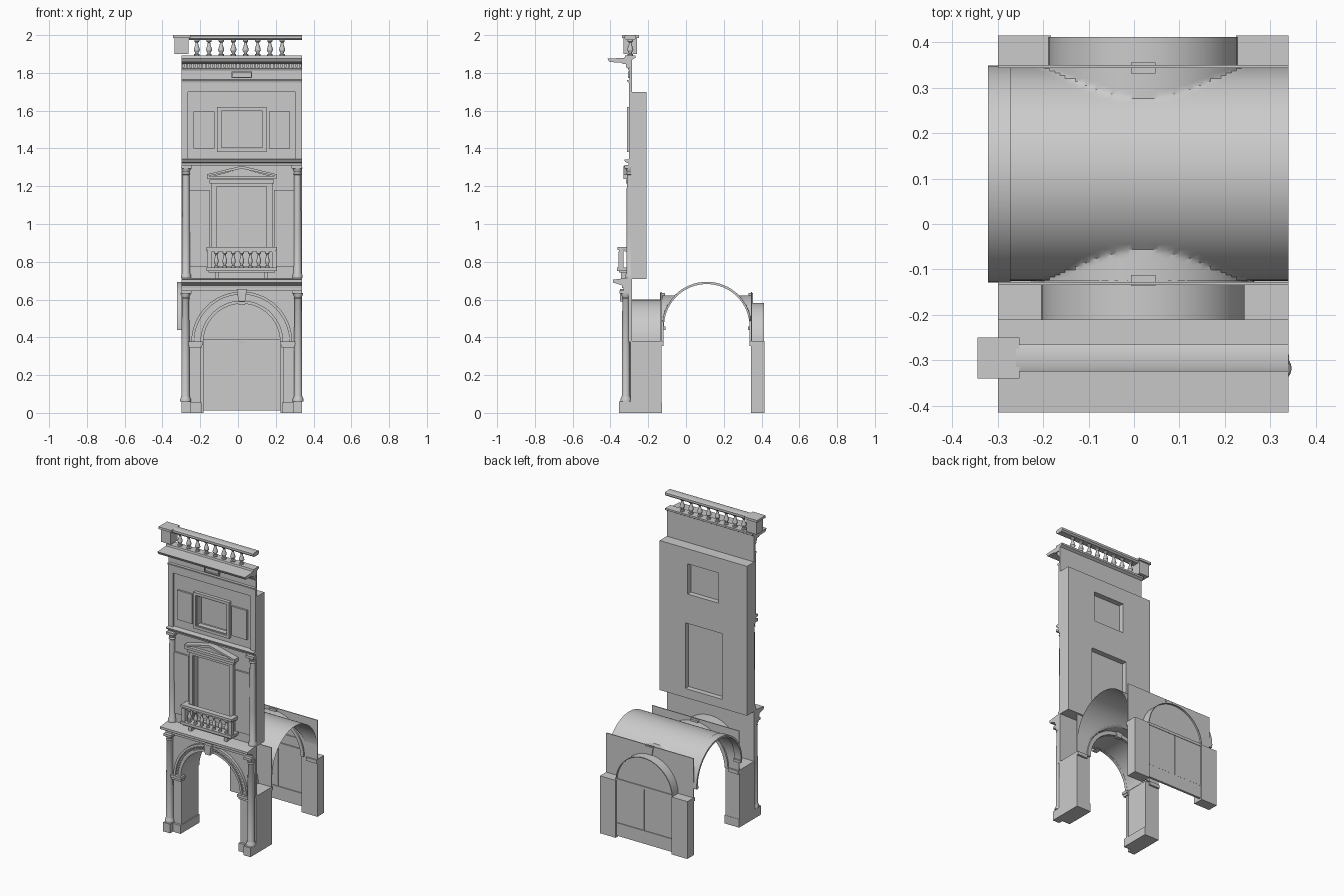
import bpy, bmesh, math
from math import sin, cos, pi, sqrt

if "Cube" in bpy.data.objects:
    bpy.data.objects.remove(bpy.data.objects["Cube"])

CX = 0.02             # bay axis
XL, XR = -0.30, 0.34  # bay edges
SPRING = 0.375        # arch springing height


def finish(name, bm):
    bmesh.ops.recalc_face_normals(bm, faces=bm.faces)
    me = bpy.data.meshes.new(name)
    bm.to_mesh(me)
    bm.free()
    ob = bpy.data.objects.new(name, me)
    bpy.context.collection.objects.link(ob)
    return ob


def add_prism(bm, pts, axis, a, b):
    put = (lambda p, t: (p[0], t, p[1])) if axis == 'y' else (lambda p, t: (t, p[0], p[1]))
    lo = [bm.verts.new(put(p, a)) for p in pts]
    hi = [bm.verts.new(put(p, b)) for p in pts]
    bm.faces.new(lo)
    bm.faces.new(hi[::-1])
    n = len(pts)
    for i in range(n):
        bm.faces.new((lo[i], lo[(i + 1) % n], hi[(i + 1) % n], hi[i]))


def prism(name, pts, axis, a, b):
    bm = bmesh.new()
    add_prism(bm, pts, axis, a, b)
    return finish(name, bm)


def boxes(name, *items):
    """Each item is x0, x1, y0, y1, z0, z1."""
    bm = bmesh.new()
    for x0, x1, y0, y1, z0, z1 in items:
        add_prism(bm, [(x0, z0), (x1, z0), (x1, z1), (x0, z1)], 'y', y0, y1)
    return finish(name, bm)


def both(x0, x1, *rest):
    """A box and its mirror image about the bay axis."""
    return (x0, x1, *rest), (2 * CX - x1, 2 * CX - x0, *rest)


def frame(name, x0, x1, z0, z1, t, y0, y1):
    return boxes(name, (x0, x0 + t, y0, y1, z0, z1), (x1 - t, x1, y0, y1, z0, z1),
                 (x0 + t, x1 - t, y0, y1, z0, z0 + t), (x0 + t, x1 - t, y0, y1, z1 - t, z1))


def arc(c, z, r, n=32):
    return [(c + r * cos(pi * i / n), z + r * sin(pi * i / n)) for i in range(n + 1)]


def ring(name, c, z, r0, r1, axis, a, b):
    return prism(name, arc(c, z, r0) + arc(c, z, r1)[::-1], axis, a, b)


def arch_wall(name, r, top, y0, y1):
    return prism(name, [(XL, SPRING), (XL, top), (XR, top), (XR, SPRING)] + arc(CX, SPRING, r), 'y', y0, y1)


def keystone(name, z0, z1, y0, y1, w=0.027):
    return prism(name, [(CX - w * .65, z0), (CX + w * .65, z0), (CX + w, z1), (CX - w, z1)], 'y', y0, y1)


def lathe(name, profile, x, y, n=16):
    bm = bmesh.new()
    rows = [[bm.verts.new((x + r * cos(2 * pi * i / n), y + r * sin(2 * pi * i / n), z)) for i in range(n)]
            for r, z in profile]
    for lo, hi in zip(rows, rows[1:]):
        for i in range(n):
            bm.faces.new((lo[i], lo[(i + 1) % n], hi[(i + 1) % n], hi[i]))
    bm.faces.new(rows[0])
    bm.faces.new(rows[-1])
    return finish(name, bm)


def baluster(name, x, y, z0, h, r):
    shape = [(.9, 0), (.9, .1), (.5, .13), (.55, .2), (1, .35), (.95, .45), (.5, .7), (.4, .82),
             (.7, .87), (.85, .9), (.85, 1)]
    lathe(name, [(r * a, z0 + h * b) for a, b in shape], x, y, 12)


# Ground floor front: piers, arch wall, soffit
boxes('front_pier', *both(XL, -0.20, -0.295, -0.13, 0, 0.38))
boxes('pier_plinth', *both(XL, -0.193, -0.325, -0.128, 0, 0.055))
boxes('column_plinth', *both(XL, -0.25, -0.355, -0.29, 0, 0.06))
boxes('arch_jamb', *both(-0.257, -0.197, -0.31, -0.29, 0.05, 0.345))
boxes('impost', *both(-0.262, -0.19, -0.325, -0.285, 0.345, 0.36),
      *both(-0.268, -0.185, -0.332, -0.285, 0.36, 0.377))
arch_wall('front_arch_wall', 0.222, 0.65, -0.305, -0.285)
ring('front_arch_soffit', CX, SPRING, 0.218, 0.224, 'y', -0.305, -0.13)
ring('archivolt_inner', CX, SPRING, 0.217, 0.232, 'y', -0.318, -0.30)
ring('archivolt_middle', CX, SPRING, 0.232, 0.252, 'y', -0.312, -0.30)
ring('archivolt_outer', CX, SPRING, 0.252, 0.267, 'y', -0.324, -0.30)
bm = bmesh.new()
for i in range(1, 40):  # small blocks round the arch
    a = pi * i / 40
    pts = [(CX + r * cos(a + d), SPRING + r * sin(a + d))
           for r, d in ((.238, -.02), (.25, -.02), (.25, .02), (.238, .02))]
    add_prism(bm, pts, 'y', -0.319, -0.31)
finish('arch_dentils', bm)
keystone('front_keystone', 0.59, 0.655, -0.35, -0.30)

# Ground floor columns
for x in (-0.278, 0.318):
    lathe('lower_column', [(.029, .06), (.029, .072), (.025, .08), (.022, .09), (.0215, .3), (.019, .6),
                           (.022, .605), (.019, .612), (.026, .63), (.026, .635)], x, -0.318, 24)
boxes('lower_capital', *both(XL, -0.246, -0.352, -0.285, 0.632, 0.648))
prism('lower_entablature', [(-.285, .645), (-.33, .645), (-.33, .66), (-.338, .662), (-.34, .675), (-.36, .682),
                            (-.386, .69), (-.386, .705), (-.31, .715), (-.285, .715)], 'x', XL, XR)

# Upper block with two window openings
Y0, Y1 = -0.29, -0.21
boxes('upper_wall', (XL, -0.115, Y0, Y1, .71, 1.70), (0.152, XR, Y0, Y1, .71, 1.70),
      (-0.115, 0.152, Y0, Y1, .71, .77), (-0.115, 0.152, Y0, Y1, 1.205, 1.40),
      (-0.115, 0.152, Y0, Y1, 1.60, 1.70), (-0.115, -0.09, Y0, Y1, 1.40, 1.60),
      (0.135, 0.152, Y0, Y1, 1.40, 1.60))
boxes('window_panes', (-0.12, 0.157, -0.255, -0.245, .76, 1.21), (-0.1, 0.145, -0.255, -0.245, 1.39, 1.61))

# Second floor: columns, panels, window surround, pediment
for x in (-0.275, 0.315):
    lathe('upper_column', [(.026, .715), (.026, .73), (.021, .74), (.021, .95), (.018, 1.26), (.022, 1.265),
                           (.018, 1.275), (.027, 1.3)], x, -0.295, 24)
boxes('upper_capital', *both(XL, -0.243, -0.325, -0.285, 1.295, 1.312))
boxes('side_panel_lower', *both(-0.257, -0.15, -0.302, -0.285, .775, 1.18))
frame('window_surround', -0.142, 0.182, .75, 1.225, 0.027, -0.31, -0.285)
frame('window_inner_surround', -0.122, 0.162, .76, 1.213, 0.01, -0.303, -0.265)
boxes('pediment_base', (-0.15, 0.19, -0.318, -0.285, 1.215, 1.235), (-0.165, 0.205, -0.332, -0.285, 1.238, 1.255))
prism('pediment_field', [(-0.15, 1.25), (0.19, 1.25), (CX, 1.295)], 'y', -0.31, -0.285)
prism('pediment_rake', [(-0.165, 1.253), (-0.165, 1.263), (CX, 1.308), (0.205, 1.263), (0.205, 1.253),
                        (CX, 1.293)], 'y', -0.332, -0.285)

# Balcony
BX0, BX1 = -0.167, 0.207
boxes('balcony_floor', (BX0, BX1, -0.366, -0.285, .752, .77), (BX0 + .01, BX1 - .01, -0.355, -0.285, .742, .752))
boxes('balcony_bracket', *both(-0.12, -0.1, -0.345, -0.285, .712, .745))
boxes('balcony_rail', (BX0, BX1, -0.362, -0.325, .862, .878), (BX0 + .005, BX1 - .005, -0.355, -0.33, .852, .862),
      *both(BX0, BX0 + .03, -0.325, -0.285, .855, .878))
boxes('balcony_post', *both(BX0 + .004, BX0 + .028, -0.358, -0.33, .77, .855))
for i in range(7):
    baluster('balcony_baluster', CX - 0.135 + 0.045 * i, -0.343, .77, .083, .013)
prism('middle_cornice', [(-.285, 1.31), (-.303, 1.31), (-.305, 1.322), (-.322, 1.328), (-.326, 1.34),
                         (-.285, 1.345)], 'x', XL, XR)

# Third floor: raised border, panels, window frame
boxes('third_floor_border', *both(XL, -0.265, -0.303, -0.285, 1.34, 1.70), (XL, XR, -0.303, -0.285, 1.70, 1.755))
boxes('side_panel_upper', *both(-0.235, -0.125, -0.302, -0.285, 1.40, 1.595))
frame('upper_window_frame', -0.11, 0.152, 1.38, 1.62, 0.018, -0.312, -0.285)
frame('upper_window_inner_frame', -0.095, 0.138, 1.396, 1.605, 0.008, -0.305, -0.27)

# Crowning entablature
boxes('frieze', (XL, XR, -0.298, -0.285, 1.75, 1.89))
prism('frieze_moulding', [(-.285, 1.748), (-.308, 1.75), (-.312, 1.762), (-.285, 1.766)], 'x', XL, XR)
frame('frieze_plaque', -0.035, 0.075, 1.772, 1.808, 0.006, -0.308, -0.29)
prism('bed_moulding', [(-.285, 1.81), (-.303, 1.812), (-.31, 1.825), (-.285, 1.825)], 'x', XL, XR)
boxes('dentils', *[(XL + .004 + .02 * i, XL + .016 + .02 * i, -0.318, -0.285, 1.828, 1.846) for i in range(32)])
prism('top_cornice', [(-.285, 1.848), (-.335, 1.848), (-.345, 1.855), (-.405, 1.857), (-.415, 1.875),
                      (-.325, 1.88), (-.322, 1.892), (-.268, 1.892), (-.268, 1.88), (-.285, 1.87)], 'x', XL, XR)

# Roof balustrade
for i in range(8):
    baluster('roof_baluster', -0.218 + 0.0645 * i, -0.295, 1.89, .085, .016)
prism('roof_rail', [(-.315, 1.973), (-.325, 1.982), (-.325, 1.996), (-.315, 2.0), (-.275, 2.0), (-.265, 1.996),
                    (-.265, 1.982), (-.275, 1.973)], 'x', -0.26, XR)
boxes('roof_pier', (-0.335, -0.262, -0.33, -0.26, 1.90, 1.985), (-0.345, -0.252, -0.34, -0.25, 1.985, 2.0))

# Interior walls at both ends of the vaulted bay
for label, r, y0, y1, face in (('front', .222, -.134, -.128, -.118), ('rear', .205, .344, .350, .335)):
    arch_wall(label + '_inner_wall', r, 0.64, y0, y1)
    ring(label + '_inner_archivolt', CX, SPRING, r - .002, r + .022, 'y', min(y0, face), max(y1, face))
    keystone(label + '_inner_keystone', SPRING + r - .01, .635, min(y0, face) - .003, max(y1, face) + .006)
    boxes(label + '_inner_impost', *both(XL, -.225, min(y0, face), max(y1, face), .355, .378))

# Groin vault: long barrel with cross lunettes
CY, R, Z0 = 0.11, 0.235, 0.455
bm = bmesh.new()
NX, NY = 56, 48
grid = []
for i in range(NX + 1):
    x = XL + (XR - XL) * i / NX
    cross = SPRING + sqrt(max(0, .247 ** 2 - (x - CX) ** 2))
    row = []
    for j in range(NY + 1):
        a = pi * j / NY
        row.append(bm.verts.new((x, CY - R * cos(a), max(Z0 + R * sin(a), cross))))
    grid.append(row)
for i in range(NX):
    for j in range(NY):
        bm.faces.new((grid[i][j], grid[i + 1][j], grid[i + 1][j + 1], grid[i][j + 1]))
finish('groin_vault', bm)
ring('vault_rib', CY, Z0, 0.227, 0.239, 'x', -0.322, -0.272)
boxes('vault_corbel', (-.322, -.272, -.128, -.108, .44, .457), (-.322, -.272, .328, .348, .44, .457))

# Rear doorway: piers, soffit, double door, fanlight
boxes('rear_pier', (XL, -.183, .345, .415, 0, .38), (.225, XR, .345, .415, 0, .38))
ring('rear_arch_soffit', CX, SPRING, .203, .208, 'y', .345, .412)
boxes('door_leaf', (-.185, .0175, .395, .405, .10, .372), (.0225, .227, .395, .405, .10, .372))
boxes('door_base', (-.185, .227, .392, .407, .012, .098))
boxes('door_core', (-.185, .227, .398, .402, .012, .38))
boxes('door_transom', (-.183, .225, .390, .408, .372, .39))
prism('fanlight', arc(CX, SPRING, .204), 'y', .398, .402)
boxes('fanlight_bar', (-.17, .21, .392, .402, .41, .455))

# Smooth shading with sharp edges kept
for ob in bpy.data.objects:
    ob.select_set(True)
bpy.context.view_layer.objects.active = bpy.data.objects['groin_vault']
bpy.ops.object.shade_smooth_by_angle(angle=math.radians(32))
